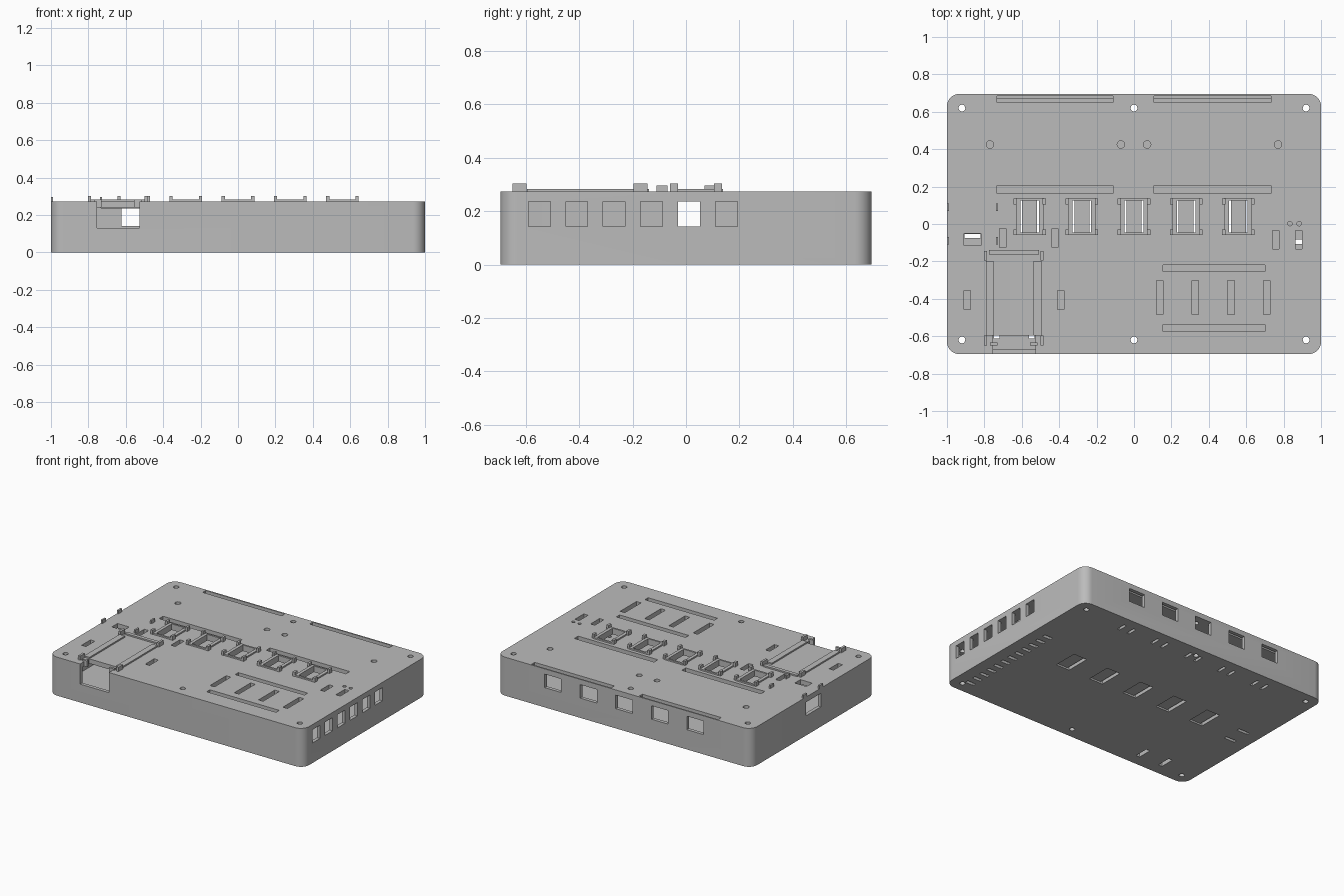
import bpy, bmesh
from mathutils import Matrix, Vector

cube = bpy.data.objects.get("Cube")
if cube:
    bpy.data.objects.remove(cube)

W, D, H = 1.0, 0.695, 0.273      # half width, half depth, full height
ROOF, FLOOR, WALL = 0.24, 0.03, 0.025
KEYS = [i * 0.279 for i in range(-2, 3)]            # button columns
PORTS = [-0.549 + i * 0.14 for i in range(6)]       # side ports

grey = bpy.data.materials.new("case grey")
grey.use_nodes = True
grey.diffuse_color = (0.5, 0.5, 0.5, 1)
grey.node_tree.nodes["Principled BSDF"].inputs["Base Color"].default_value = (0.5, 0.5, 0.5, 1)


def box(bm, x0, x1, y0, y1, z0, z1):
    size = Vector((x1 - x0, y1 - y0, z1 - z0))
    mid = Vector((x0 + x1, y0 + y1, z0 + z1)) / 2
    bmesh.ops.create_cube(bm, size=1, matrix=Matrix.Translation(mid) @ Matrix.Diagonal(size.to_4d()))


def drill(bm, x, y, r, z0, z1):
    bmesh.ops.create_cone(bm, cap_ends=True, segments=20, radius1=r, radius2=r, depth=z1 - z0,
                          matrix=Matrix.Translation((x, y, (z0 + z1) / 2)))


def make(name, bm):
    mesh = bpy.data.meshes.new(name)
    bm.to_mesh(mesh)
    bm.free()
    mesh.materials.append(grey)
    ob = bpy.data.objects.new(name, mesh)
    bpy.context.collection.objects.link(ob)
    return ob


def rounded_block(name, inset, radius, z0, z1):
    bm = bmesh.new()
    box(bm, inset - W, W - inset, inset - D, D - inset, z0, z1)
    upright = [e for e in bm.edges if abs(e.verts[0].co.z - e.verts[1].co.z) > 0.01]
    bmesh.ops.bevel(bm, geom=upright, offset=radius, segments=8, profile=0.5, affect='EDGES')
    return make(name, bm)


def cut(target, cutter):
    cutter.hide_render = True
    mod = target.modifiers.new("cut", 'BOOLEAN')
    mod.operation, mod.solver, mod.object = 'DIFFERENCE', 'EXACT', cutter
    bpy.context.view_layer.objects.active = target
    bpy.ops.object.modifier_apply(modifier=mod.name)
    bpy.data.objects.remove(cutter)


# hollow case
case = rounded_block("case", 0, 0.065, 0, H)
cut(case, rounded_block("cavity", WALL, 0.042, FLOOR, ROOF))

# ports in the walls and the card notch at the front
bm = bmesh.new()
for x in KEYS:
    box(bm, x - 0.065, x + 0.065, D - 0.05, D + 0.05, 0.14, 0.236)
for y in PORTS:
    box(bm, W - 0.05, W + 0.05, y - 0.041, y + 0.041, 0.142, 0.236)
box(bm, -W - 0.05, -W + 0.05, -0.085, 0.085, 0.14, 0.236)
box(bm, -0.753, -0.527, -0.8, -0.597, 0.13, 0.35)
cut(case, make("port_cutter", bm))

# slots and holes through the lid
bm = bmesh.new()
lid = (ROOF - 0.002, 0.35)
for x0, x1 in ((-0.733, -0.112), (0.107, 0.733)):
    box(bm, x0, x1, 0.65, 0.685, *lid)
    box(bm, x0, x1, 0.163, 0.206, *lid)
for y in (-0.236, -0.556):
    box(bm, 0.155, 0.70, y - 0.018, y + 0.018, *lid)
for x in (0.137, 0.328, 0.518, 0.71):
    box(bm, x - 0.018, x + 0.018, -0.484, -0.302, *lid)
for x, y in ((-0.702, -0.075), (-0.422, -0.075), (0.757, -0.085), (0.88, -0.085),
             (-0.892, -0.406), (-0.392, -0.406)):
    box(bm, x - 0.017, x + 0.017, y - 0.05, y + 0.05, *lid)
box(bm, -0.91, -0.818, -0.115, -0.052, *lid)
for x in KEYS:
    box(bm, x - 0.05, x + 0.05, -0.045, 0.125, *lid)
for x in (-0.77, -0.07, 0.07, 0.77):
    drill(bm, x, 0.425, 0.02, *lid)
for x in (0.834, 0.883):
    drill(bm, x, 0.002, 0.012, *lid)
cut(case, make("lid_cutter", bm))

# slots and holes through the floor
bm = bmesh.new()
base = (-0.05, FLOOR + 0.01)
for s in (-1, 1):
    for x in KEYS:
        box(bm, x + s * 0.04 - 0.01, x + s * 0.04 + 0.01, 0.555, 0.625, *base)
    for y in PORTS:
        box(bm, 0.85, 0.915, y + s * 0.035 - 0.012, y + s * 0.035 + 0.012, *base)
    box(bm, -0.905, -0.82, s * 0.065 - 0.011, s * 0.065 + 0.011, *base)
    box(bm, -0.64 + s * 0.094 - 0.015, -0.64 + s * 0.094 + 0.015, -0.613, -0.51, *base)
for x in KEYS:
    box(bm, x - 0.053, x + 0.053, -0.048, 0.128, *base)
cut(case, make("floor_cutter", bm))

# screw holes right through
bm = bmesh.new()
for x in (-0.92, 0, 0.92):
    for y in (-0.62, 0.62):
        drill(bm, x, y, 0.018, -0.05, 0.35)
cut(case, make("screw_cutter", bm))

bpy.ops.object.select_all(action='DESELECT')
case.select_set(True)
bpy.context.view_layer.objects.active = case
bpy.ops.object.shade_smooth_by_angle(angle=0.5)

# raised button frames with corner clips, and the bar below each
LOW = H - 0.005
frames, clips, bars = bmesh.new(), bmesh.new(), bmesh.new()
for x in KEYS:
    for s in (-1, 1):
        a, b = sorted((x + s * 0.05, x + s * 0.073))
        box(frames, a, b, -0.058, 0.138, LOW, 0.283)
        a, b = sorted((x + s * 0.07, x + s * 0.087))
        for y in (-0.045, 0.12):
            box(clips, a, b, y - 0.015, y + 0.015, LOW, 0.303)
    for y in (-0.0515, 0.1315):
        box(frames, x - 0.05, x + 0.05, y - 0.0065, y + 0.0065, LOW, 0.283)
    box(bars, x - 0.04, x + 0.04, -0.05, 0.13, 0.012, 0.035)
make("button_frames", frames)
make("button_clips", clips)
make("button_bars", bars)

# card holder rails, stop and clips
bm = bmesh.new()
for s in (-1, 1):
    x = -0.643 + s * 0.128
    box(bm, x - 0.021, x + 0.021, -0.596, -0.197, LOW, 0.283)
    x = -0.643 + s * 0.15
    for y in (-0.17, -0.623):
        box(bm, x - 0.008, x + 0.008, y - 0.026, y + 0.026, LOW, 0.303)
    x = -0.643 + s * 0.106
    box(bm, x - 0.02, x + 0.02, -0.65, -0.634, ROOF, 0.283)
box(bm, -0.775, -0.508, -0.164, -0.138, LOW, 0.283)
make("card_holder", bm)

# plug clips beside the left-hand port
bm = bmesh.new()
for x in (-0.994, -0.733):
    for y in (-0.09, 0.09):
        box(bm, x - 0.006, x + 0.006, y - 0.02, y + 0.02, LOW, 0.297)
make("plug_clips", bm)
